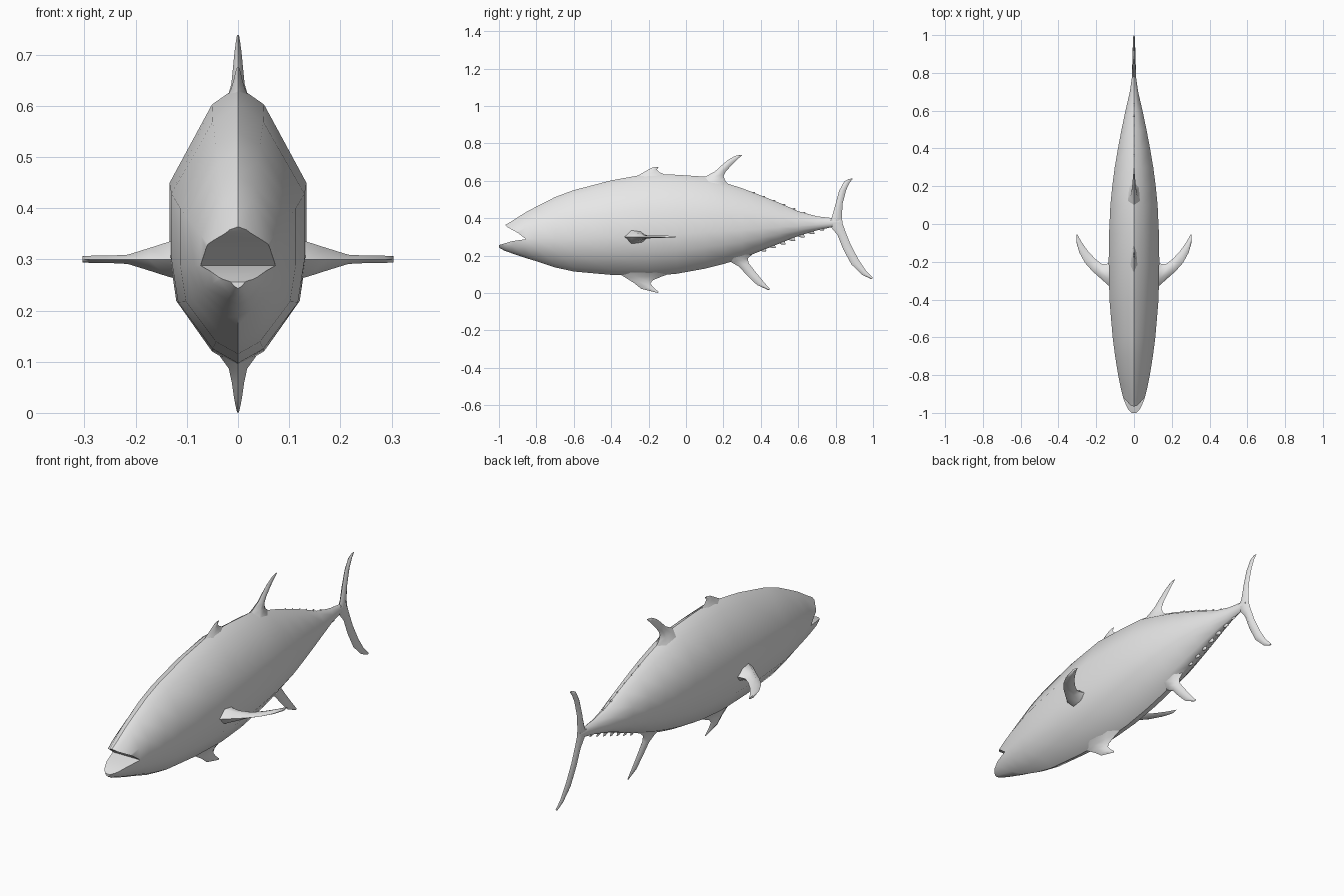
import bpy, bmesh, math

skin = bpy.data.materials.new("grey_skin")
skin.diffuse_color = (0.8, 0.8, 0.8, 1)


def loft(name, rings):
    """Closed skin over rings of equal point count, capped at both ends."""
    bm = bmesh.new()
    loops = [[bm.verts.new(p) for p in ring] for ring in rings]
    n = len(loops[0])
    for a, b in zip(loops, loops[1:]):
        for i in range(n):
            j = (i + 1) % n
            bm.faces.new((a[i], a[j], b[j], b[i]))
    bm.faces.new(loops[0])
    bm.faces.new(loops[-1])
    bmesh.ops.recalc_face_normals(bm, faces=bm.faces)
    mesh = bpy.data.meshes.new(name)
    bm.to_mesh(mesh)
    bm.free()
    mesh.materials.append(skin)
    obj = bpy.data.objects.new(name, mesh)
    bpy.context.collection.objects.link(obj)
    return obj


def smooth(obj, angle=50):
    bpy.ops.object.select_all(action='DESELECT')
    obj.select_set(True)
    bpy.context.view_layer.objects.active = obj
    bpy.ops.object.shade_smooth_by_angle(angle=math.radians(angle))


def fin(name, sections, place):
    """Sections: leading u, v, trailing u, v, half thickness."""
    rings = []
    for lu, lv, tu, tv, t in sections:
        ring = []
        for f, s in ((0, 0), (.3, 1), (.7, .8), (1, 0), (.7, -.8), (.3, -1)):
            ring.append(place(lu + (tu - lu) * f, lv + (tv - lv) * f, s * t))
        rings.append(ring)
    obj = loft(name, rings)
    smooth(obj, 70)
    return obj


def upright(u, v, t):
    return (t, u, v)


# Body: y, bottom z, top z, half width
stations = [
    (-1.0, .243, .335, .022), (-.97, .226, .362, .04), (-.93, .212, .385, .055),
    (-.86, .188, .43, .072), (-.8, .17, .462, .084), (-.7, .137, .513, .1),
    (-.6, .115, .55, .113), (-.4, .097, .602, .13), (-.2, .09, .638, .134),
    (-.05, .103, .632, .132), (.1, .13, .622, .125), (.2, .155, .592, .115),
    (.3, .185, .56, .102), (.4, .225, .522, .085), (.5, .265, .482, .066),
    (.6, .305, .437, .045), (.7, .335, .41, .022), (.77, .35, .402, .012),
    (.82, .36, .395, .008)]
half = [(.0, 1), (.38, .87), (1, .31), (1, -.2), (.9, -.53), (.38, -.89), (0, -1)]
section = half + [(-x, z) for x, z in half[-2:0:-1]]
body = loft("body", [[(x * w, y, (lo + hi) / 2 + z * (hi - lo) / 2) for x, z in section]
                     for y, lo, hi, w in stations])

# Mouth: wedge cut out of the snout
wedge = [(-.855, .288), (-.93, .277), (-1.0, .256), (-1.1, .25),
         (-1.1, .46), (-.972, .368), (-.955, .352), (-.9, .322)]
cutter = loft("mouth_cutter", [[(x, y, z) for y, z in wedge] for x in (-.2, .2)])
cut = body.modifiers.new("mouth", 'BOOLEAN')
cut.operation = 'DIFFERENCE'
cut.solver = 'EXACT'
cut.object = cutter
bpy.context.view_layer.update()
graph = bpy.context.evaluated_depsgraph_get()
carved = bpy.data.meshes.new_from_object(body.evaluated_get(graph))
body.modifiers.clear()
body.data = carved
bpy.data.objects.remove(cutter)
smooth(body)

# Fins along the back and belly
fin("first_dorsal_fin", [
    (-.3, .6, -.08, .6, .03), (-.25, .632, -.11, .632, .014),
    (-.21, .655, -.142, .646, .008), (-.185, .669, -.156, .66, .005),
    (-.165, .675, -.145, .675, .002)], upright)
fin("second_dorsal_fin", [
    (.06, .6, .25, .56, .035), (.11, .626, .21, .6, .02), (.155, .65, .2, .625, .013),
    (.19, .682, .213, .65, .01), (.225, .712, .245, .685, .007),
    (.262, .733, .27, .71, .004), (.285, .738, .3, .737, .002)], upright)
fin("anal_fin", [
    (.2, .185, .37, .22, .035), (.245, .163, .33, .185, .018),
    (.285, .14, .335, .16, .012), (.33, .09, .37, .115, .009),
    (.38, .043, .41, .066, .006), (.44, .016, .45, .02, .002)], upright)
fin("pelvic_fin", [
    (-.37, .11, -.07, .11, .035), (-.33, .086, -.13, .088, .018),
    (-.28, .055, -.178, .068, .012), (-.24, .023, -.19, .05, .008),
    (-.19, .01, -.17, .026, .005), (-.15, 0, -.145, .005, .002)], upright)

# Tail fin lobes
fin("upper_tail_lobe", [
    (.75, .37, .835, .37, .01), (.78, .405, .833, .41, .011), (.798, .47, .838, .48, .01),
    (.818, .545, .856, .55, .008), (.845, .595, .875, .59, .006),
    (.87, .61, .892, .612, .003)], upright)
fin("lower_tail_lobe", [
    (.75, .385, .833, .405, .01), (.775, .352, .838, .37, .011), (.81, .31, .852, .33, .01),
    (.84, .235, .88, .26, .009), (.885, .152, .922, .18, .008),
    (.945, .095, .962, .12, .006), (.99, .075, 1.0, .08, .004)], upright)

# Finlets: small swept teeth in front of the tail
def finlets(name, count, start, end, side):
    for i in range(count):
        f = i / (count - 1)
        y = start[0] + (end[0] - start[0]) * f
        z = start[1] + (end[1] - start[1]) * f
        fin(f"{name}_{i + 1}", [
            (y - .055, z - .012 * side, y - .005, z - .035 * side, .008),
            (y - .02, z, y - .005, z - .012 * side, .004),
            (y - .004, z, y, z - .003 * side, .001)], upright)


finlets("upper_finlet", 6, (.37, .54), (.64, .432), 1)
finlets("lower_finlet", 7, (.43, .222), (.74, .334), -1)

# Pectoral fins, one on each side
for name, side in (("left", -1), ("right", 1)):
    fin(f"{name}_pectoral_fin", [
        (.09, -.36, .09, -.13, .045), (.136, -.325, .136, -.21, .034),
        (.175, -.29, .17, -.212, .022), (.22, -.25, .205, -.185, .009),
        (.26, -.205, .245, -.142, .007), (.29, -.15, .278, -.095, .007),
        (.304, -.1, .303, -.05, .006)],
        lambda u, v, t, s=side: (s * u, v, .3 + t))
